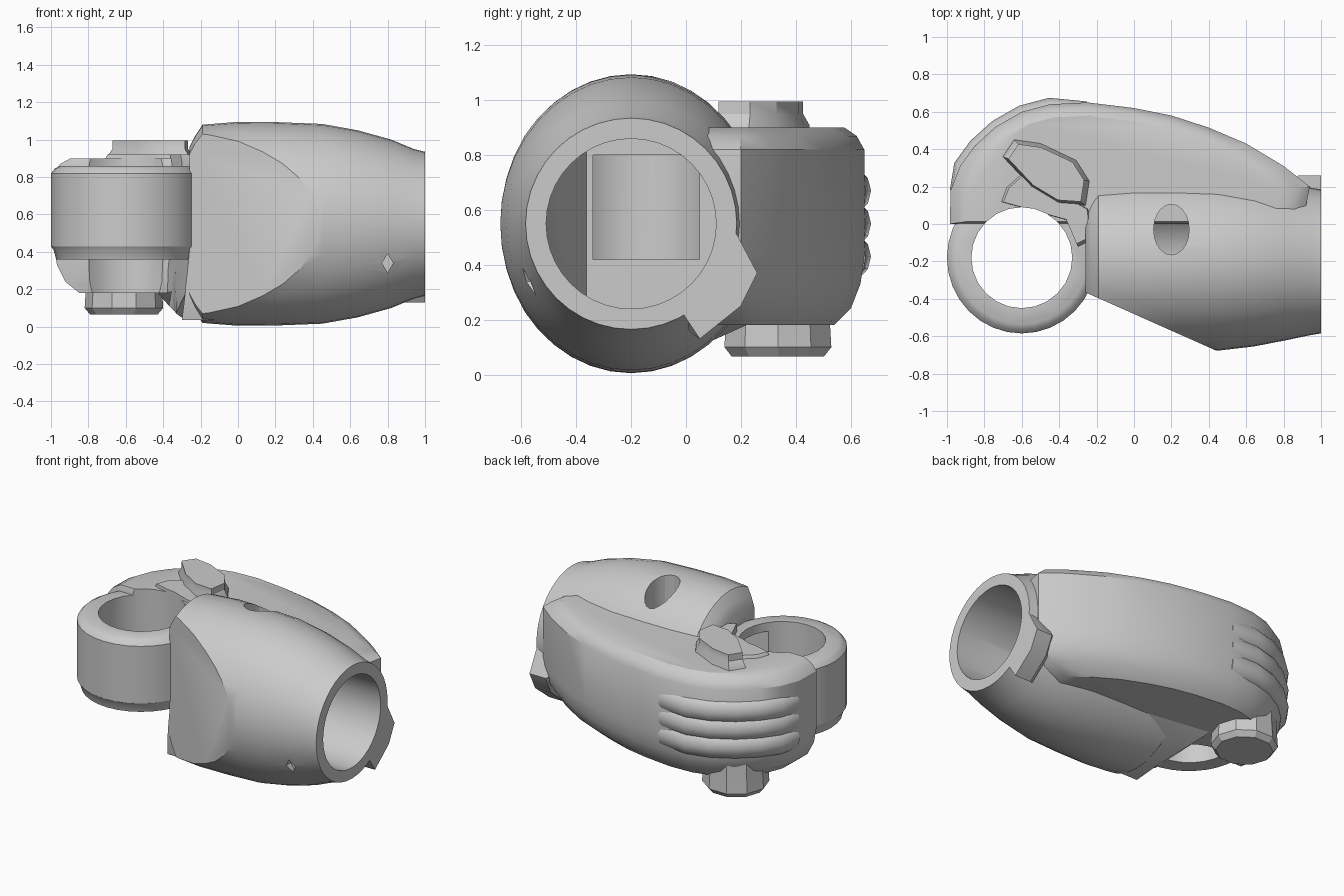
import bpy, bmesh
from math import cos, sin, tau, radians
from mathutils import Vector, Matrix

if "Cube" in bpy.data.objects:
    bpy.data.objects.remove(bpy.data.objects["Cube"])

grey = bpy.data.materials.new("cast_grey")
grey.use_nodes = True
grey.diffuse_color = (0.6, 0.6, 0.6, 1)
grey.node_tree.nodes["Principled BSDF"].inputs["Base Color"].default_value = (0.6, 0.6, 0.6, 1)


def loft(name, sections):
    """Closed skin through rings of equally many points."""
    bm = bmesh.new()
    rings = [[bm.verts.new(p) for p in s] for s in sections]
    n = len(rings[0])
    for a, b in zip(rings, rings[1:]):
        for i in range(n):
            j = (i + 1) % n
            bm.faces.new((a[i], a[j], b[j], b[i]))
    bm.faces.new(rings[0])
    bm.faces.new(rings[-1])
    bmesh.ops.recalc_face_normals(bm, faces=bm.faces)
    mesh = bpy.data.meshes.new(name)
    bm.to_mesh(mesh)
    bm.free()
    mesh.materials.append(grey)
    obj = bpy.data.objects.new(name, mesh)
    bpy.context.collection.objects.link(obj)
    return obj


def stack(name, outline, centre, layers):
    """Loft an xy outline upward, scaled about a centre at each height."""
    cx, cy = centre
    return loft(name, [[(cx + (x - cx) * s, cy + (y - cy) * s, z) for x, y in outline]
                       for z, s in layers])


def circle(cx, cy, rx, ry, n=32):
    return [(cx + rx * cos(tau * i / n), cy + ry * sin(tau * i / n)) for i in range(n)]


def along_x(name, stations, cy=-0.2, cz=0.55, n=40):
    return loft(name, [[(x, y, z) for y, z in circle(cy, cz, ry, rz, n)]
                       for x, ry, rz in stations])


def box(name, lo, hi, place=Matrix()):
    corners = [(lo[0], lo[1]), (hi[0], lo[1]), (hi[0], hi[1]), (lo[0], hi[1])]
    obj = loft(name, [[(x, y, z) for x, y in corners] for z in (lo[2], hi[2])])
    obj.data.transform(place)
    return obj


def finish(obj, cutters=(), angle=32):
    bpy.ops.object.select_all(action="DESELECT")
    obj.select_set(True)
    bpy.context.view_layer.objects.active = obj
    for c in cutters:
        m = obj.modifiers.new("cut", "BOOLEAN")
        m.operation, m.solver, m.object = "DIFFERENCE", "EXACT", c
        bpy.ops.object.modifier_apply(modifier=m.name)
    bpy.ops.object.shade_smooth_by_angle(angle=radians(angle))


# Cutters; the bore stops short of the slanted face to leave a wall
ring_hole = stack("ring_hole_cutter", circle(-0.6, -0.18, 0.27, 0.27, 24), (-0.6, -0.18),
                  [(-0.2, 1), (1.3, 1)])
turn = Matrix.Translation((-0.25, -0.37, 0)) @ Matrix.Rotation(radians(-24), 4, "Z")
slant = box("slant_cutter", (-1.5, -2, -1), (2, 0, 2), turn)
inner_slant = box("inner_slant_cutter", (-1.5, -2, -1), (2, 0.06, 2), turn)
bore = along_x("bore_cutter", [(-0.12, 0.31, 0.31), (1.2, 0.31, 0.31)])
finish(bore, [inner_slant])
passage = box("passage_cutter", (-0.55, -0.34, 0.42), (0, 0.05, 0.8))
oil_hole = stack("oil_hole_cutter", circle(0.2, -0.03, 0.095, 0.135, 20), (0.2, -0.03),
                 [(0.6, 1), (1.3, 1)])
notch = loft("notch_cutter", [[(x, y, 0.34 + z) for x, z in
                               ((0.77, 0), (0.8, -0.05), (0.83, 0), (0.8, 0.05))]
                              for y in (-0.8, -0.53)])
cutters = [ring_hole, slant, inner_slant, bore, passage, oil_hole, notch]

# Tapering barrel with slanted front face
barrel = along_x("barrel", [(-0.26, 0.4, 0.41), (-0.23, 0.44, 0.47), (-0.19, 0.47, 0.53),
                            (0, 0.48, 0.545), (0.22, 0.482, 0.543), (0.45, 0.477, 0.534),
                            (0.64, 0.455, 0.5), (0.82, 0.42, 0.45), (0.94, 0.395, 0.4),
                            (1, 0.385, 0.385)])
finish(barrel, [slant, bore, passage, oil_hole, notch])

# Fairing that blends the underside of the barrel into the web
fairing = loft("fairing", [
    [(-0.3, -0.33, 0.035), (-0.1, -0.33, 0.035), (-0.1, -0.1, 0.035), (-0.28, -0.1, 0.035)],
    [(-0.28, -0.36, 0.2), (0.05, -0.36, 0.2), (0.15, 0.17, 0.2), (-0.43, 0.22, 0.18)],
    [(-0.26, -0.36, 0.4), (0.1, -0.36, 0.4), (0.3, 0.2, 0.4), (-0.45, 0.3, 0.4)]])
finish(fairing, [slant, ring_hole, bore])

# Clamp ring, shallower than the web behind it
ring = stack("clamp_ring", circle(-0.6, -0.18, 0.4, 0.405), (-0.6, -0.18),
             [(0.36, 0.93), (0.41, 0.965), (0.43, 1), (0.82, 1), (0.845, 0.95), (0.86, 0.88)])
finish(ring, [ring_hole, passage])

# Curved web joining ring and barrel
edge = [(-0.985, 0), (-0.98, 0.18), (-0.93, 0.31), (-0.85, 0.42), (-0.74, 0.52), (-0.6, 0.6),
        (-0.45, 0.64), (-0.25, 0.65), (0, 0.62), (0.2, 0.58), (0.4, 0.515), (0.6, 0.43),
        (0.8, 0.31), (0.94, 0.2), (0.9, 0)]
web = stack("web", edge, (-0.3, 0.1),
            [(0.18, 0.8), (0.24, 0.91), (0.33, 0.975), (0.43, 1), (0.82, 1), (0.87, 0.95), (0.9, 0.87)])
finish(web, [ring_hole, bore, passage])

# Three touching ribs round the outer corner
path = edge[1:8]
for k, z in enumerate((0.43, 0.55, 0.67)):
    sections = []
    for i, (x, y) in enumerate(path):
        tangent = Vector(path[min(i + 1, 6)]) - Vector(path[max(i - 1, 0)])
        out = Vector((-tangent.y, tangent.x)).normalized()
        reach = 0.005 if i in (0, 6) else 0.035
        base = Vector((x, y)) - out * 0.05
        sections.append([(*(base + out * (0.05 + reach) * cos(tau * a / 12)),
                          z + 0.09 * sin(tau * a / 12)) for a in range(12)])
    finish(loft(f"corner_rib_{k + 1}", sections), angle=40)

# Top boss and its ledges
boss = [(-0.7, 0.36), (-0.64, 0.45), (-0.5, 0.43), (-0.31, 0.34), (-0.24, 0.23),
        (-0.26, 0.1), (-0.4, 0.11), (-0.55, 0.2)]
finish(stack("top_boss", boss, (-0.46, 0.26), [(0.8, 1.05), (0.91, 1), (0.95, 0.88), (0.995, 0.88)]),
       [ring_hole])
finish(stack("ring_ledge", [(-0.72, 0.12), (-0.69, 0.2), (-0.6, 0.28), (-0.35, 0.14), (-0.24, 0.08),
                            (-0.22, -0.08), (-0.3, -0.12), (-0.36, 0.02)],
             (-0.4, 0.08), [(0.8, 1), (0.88, 1), (0.92, 0.93)]), [ring_hole])

# Bottom boss
finish(stack("bottom_boss", circle(-0.61, 0.335, 0.21, 0.205, 10), (-0.61, 0.335),
             [(0.065, 0.86), (0.1, 1), (0.2, 0.97), (0.35, 0.95)]), [ring_hole], angle=25)

# Lug beside the barrel mouth
lug = [(0.17, 0.54), (0.26, 0.37), (0.2, 0.25), (0.05, 0.13), (-0.03, 0.25)]
finish(loft("mouth_lug", [[(0.84, y - 0.03, z + 0.02) for y, z in lug],
                          [(0.88, y, z) for y, z in lug], [(1, y, z) for y, z in lug]]), [bore])

for c in cutters:
    c.hide_render = True
    c.hide_set(True)
